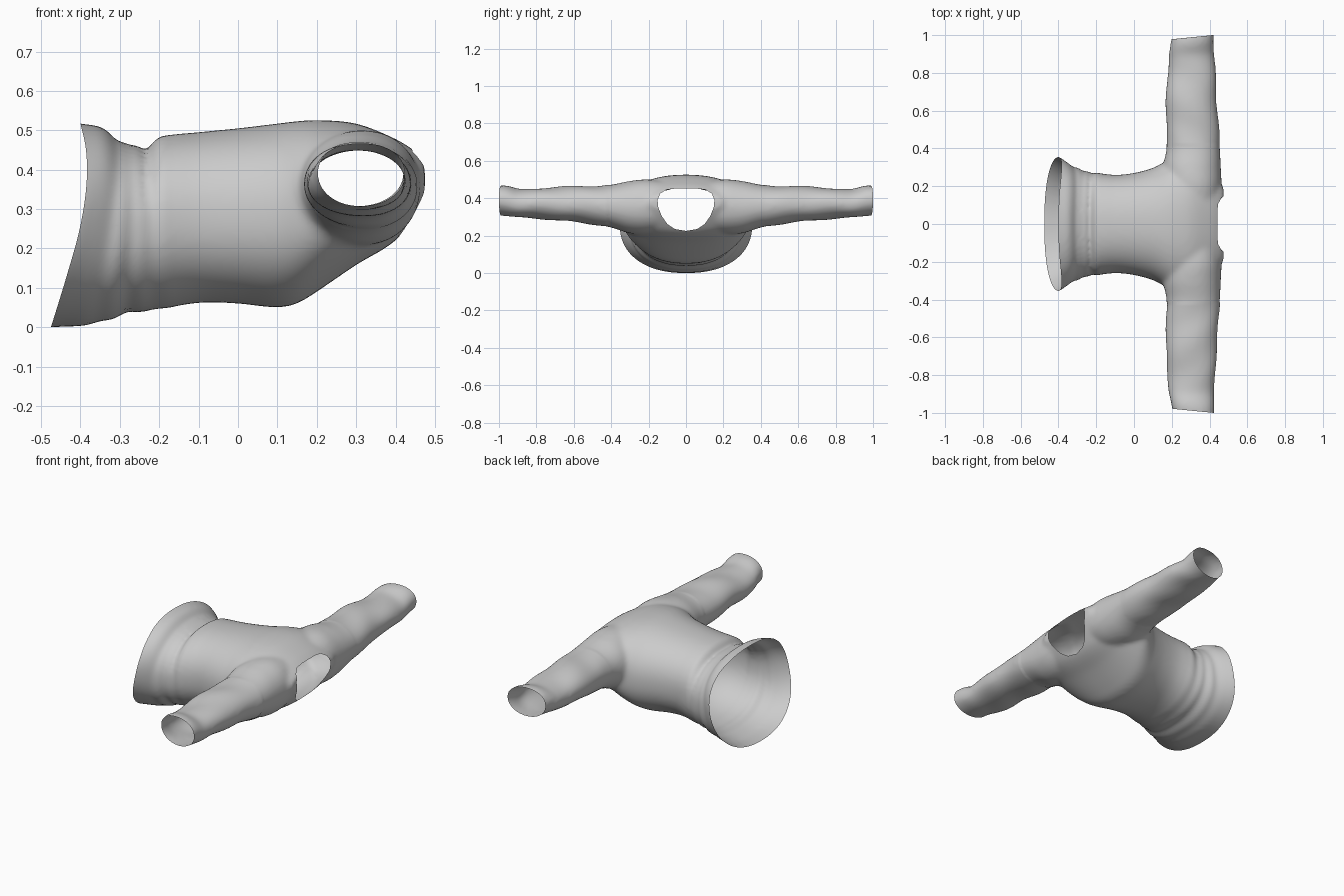
import bpy, bmesh, math
from mathutils import Vector

if "Cube" in bpy.data.objects:
    bpy.data.objects.remove(bpy.data.objects["Cube"])

def spline(table, t):
    """Catmull-Rom through rows (t, a, b, ...); returns the values at t."""
    i = 0
    while i < len(table) - 2 and t > table[i + 1][0]:
        i += 1
    p1, p2 = table[i], table[i + 1]
    p0, p3 = table[max(i - 1, 0)], table[min(i + 2, len(table) - 1)]
    h = p2[0] - p1[0]
    u = (t - p1[0]) / h
    out = []
    for k in range(1, len(p1)):
        m1 = (p2[k] - p0[k]) / (p2[0] - p0[0]) * h
        m2 = (p3[k] - p1[k]) / (p3[0] - p1[0]) * h
        out.append((2*u**3 - 3*u*u + 1) * p1[k] + (u**3 - 2*u*u + u) * m1
                   + (3*u*u - 2*u**3) * p2[k] + (u**3 - u*u) * m2)
    return out

def loft(bm, rings):
    """Closed tube through rings of points."""
    loops = [[bm.verts.new(p) for p in r] for r in rings]
    n = len(loops[0])
    for a, b in zip(loops, loops[1:]):
        for i in range(n):
            bm.faces.new((a[i], a[(i + 1) % n], b[(i + 1) % n], b[i]))
    bm.faces.new(loops[0][::-1])
    bm.faces.new(loops[-1])

def oval(n, power):
    """Unit superellipse."""
    pts = []
    for i in range(n):
        c, s = math.cos(2*math.pi*i/n), math.sin(2*math.pi*i/n)
        pts.append((math.copysign(abs(c)**(2/power), c), math.copysign(abs(s)**(2/power), s)))
    return pts

# Torso: x, half width, bottom z, top z
torso = [(-0.47, .385, -.01, .53), (-0.40, .355, 0, .517), (-0.34, .315, .003, .505),
         (-0.31, .298, .012, .468), (-0.27, .288, .03, .467), (-0.24, .27, .04, .446),
         (-0.21, .272, .043, .48), (-0.1, .26, .062, .495), (0, .27, .060, .505),
         (0.1, .297, .050, .517), (0.15, .322, .060, .523), (0.2, .345, .09, .526),
         (0.3, .35, .158, .517), (0.4, .30, .22, .478), (0.45, .24, .285, .447),
         (0.475, .19, .33, .425)]
# Sleeve: y, rear x, neck-side x, bottom z, top z
sleeve = [(0.0, .20, .44, .25, .47), (0.2, .17, .462, .21, .50), (0.3, .155, .46, .212, .492),
          (0.4, .172, .455, .243, .472), (0.5, .17, .45, .26, .466), (0.7, .17, .436, .283, .461),
          (0.88, .184, .428, .295, .446), (0.97, .198, .424, .308, .472), (1.06, .205, .42, .314, .455)]

bm = bmesh.new()
rings = []
for i in range(121):
    x = -0.47 + 0.945 * i / 120
    w, lo, hi = spline(torso, x)
    rings.append([(x, w * a, (lo + hi) / 2 + (hi - lo) / 2 * b) for a, b in oval(72, 2.25)])
loft(bm, rings)
for side in (1, -1):
    rings = []
    for i in range(81):
        y = 1.06 * i / 80
        x0, x1, lo, hi = spline(sleeve, y)
        rings.append([((x0 + x1) / 2 + (x1 - x0) / 2 * a, side * y,
                       (lo + hi) / 2 + (hi - lo) / 2 * b) for a, b in oval(48, 2.1)])
    loft(bm, rings)
bmesh.ops.recalc_face_normals(bm, faces=bm.faces)
mesh = bpy.data.meshes.new("sweater")
bm.to_mesh(mesh)
bm.free()
sweater = bpy.data.objects.new("sweater", mesh)
bpy.context.collection.objects.link(sweater)

# Fuse torso and sleeves into one skin and soften the seams
rm = sweater.modifiers.new("fuse", 'REMESH')
rm.mode = 'VOXEL'
rm.voxel_size = 0.011
sm = sweater.modifiers.new("soften", 'SMOOTH')
sm.factor = 0.5
sm.iterations = 14
dg = bpy.context.evaluated_depsgraph_get()
fused = bpy.data.meshes.new_from_object(sweater.evaluated_get(dg))
sweater.modifiers.clear()
sweater.data = fused

bm = bmesh.new()
bm.from_mesh(fused)

def cut(point, normal, faces=None, clear=True):
    fs = bm.faces[:] if faces is None else faces
    es = {e for f in fs for e in f.edges}
    vs = {v for f in fs for v in f.verts}
    bmesh.ops.bisect_plane(bm, geom=list(vs) + list(es) + list(fs), dist=1e-5,
                           plane_co=point, plane_no=normal, clear_outer=clear)

# Open the hem and cuffs
cut((-0.40, 0, 0), (-1, 0, 0))
for side in (1, -1):
    cut((0.42, side * 1.0, 0), (-0.1, side, 0))

# Neck opening: flat top, rounded lower edge, cut along its outline
half = [(0, .452), (.06, .451), (.105, .445), (.138, .425), (.152, .39), (.148, .35),
        (.13, .305), (.1, .262), (.06, .235), (0, .225)]
hole = half + [(-y, z) for y, z in half[-2:0:-1]]
edges = []
for (ya, za), (yb, zb) in zip(hole, hole[1:] + hole[:1]):
    edges.append((Vector((0, ya, za)), Vector((0, za - zb, yb - ya)).normalized()))
for p, n in edges:
    if (Vector((0, 0, .35)) - p).dot(n) > 0:
        n.negate()
for p, n in edges:
    near = [f for f in bm.faces if f.calc_center_median().x > 0.33
            and abs(f.calc_center_median().y) < 0.19 and 0.19 < f.calc_center_median().z < 0.48
            and abs((f.calc_center_median() - p).dot(n)) < 0.03]
    cut(p, n, near, False)
inside = [f for f in bm.faces if f.calc_center_median().x > 0.33
          and all((f.calc_center_median() - p).dot(n) < 0 for p, n in edges)]
bmesh.ops.delete(bm, geom=inside, context='FACES')

# Gathered waist folds, sleeve creases and the curved slant of the hem
hem = [(0, -.075), (.13, -.035), (.25, -.002), (.36, .015), (.45, .014), (.53, -.003)]
for v in bm.verts:
    x, y, z = v.co
    fold = math.exp(-((x + 0.26) / 0.06) ** 2)
    s = 1 + 0.013 * fold * math.sin(105 * x + 5 * z + 2 * abs(y))
    v.co.y = y * s
    v.co.z = 0.27 + (z - 0.27) * s
    if abs(y) > 0.42:
        v.co.z += 0.003 * math.sin(26 * abs(y) + 14 * x)
        v.co.x += 0.003 * math.sin(21 * y + 10 * z)
    w = min(1, max(0, (-0.17 - x) / 0.23))
    v.co.x += w * spline(hem, min(.53, max(0, z)))[0]
low = min(v.co.z for v in bm.verts)
for v in bm.verts:
    v.co.z -= low
for f in bm.faces:
    f.smooth = True
bmesh.ops.recalc_face_normals(bm, faces=bm.faces)
bm.to_mesh(fused)
bm.free()
